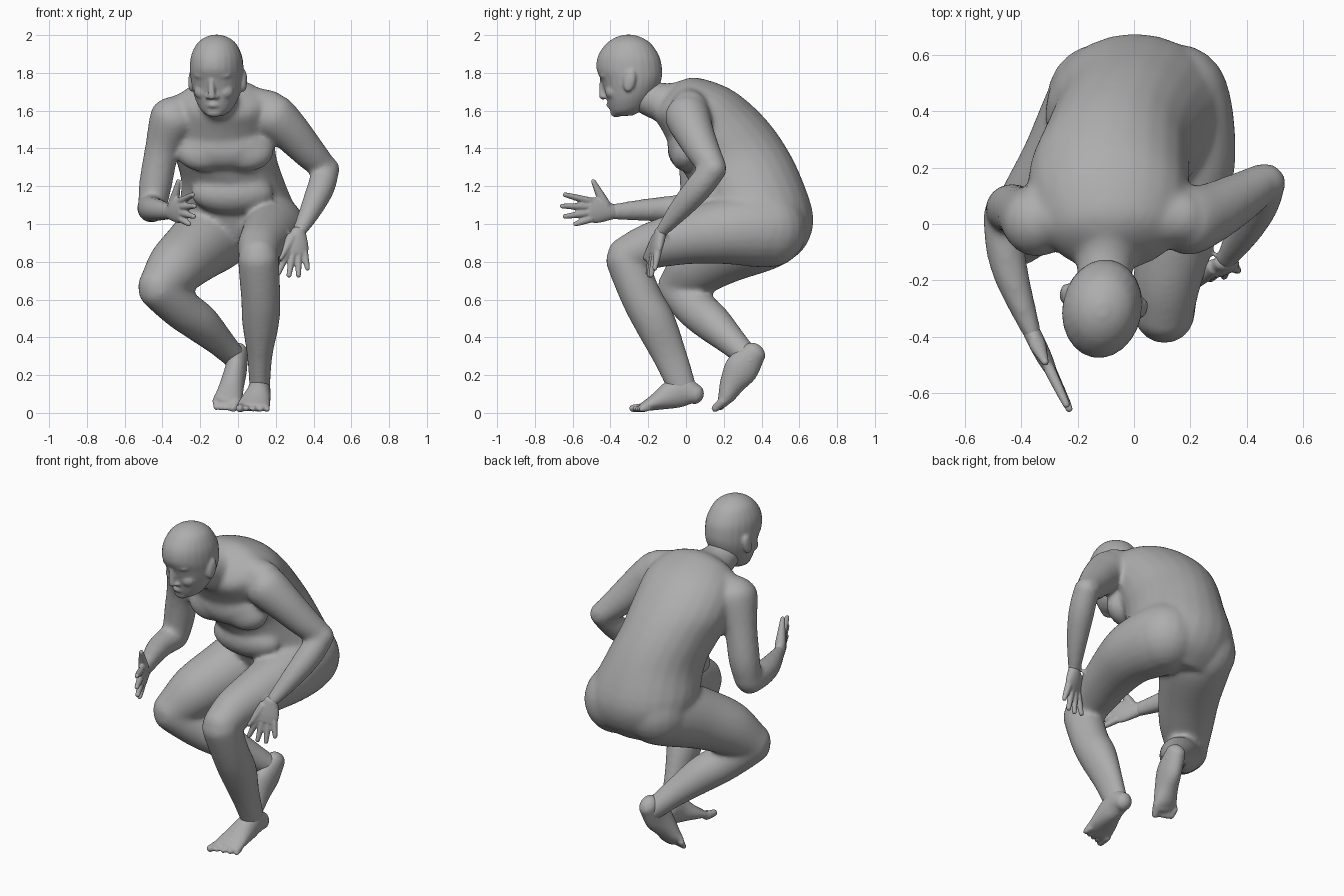
import bpy, bmesh, math
from mathutils import Vector, Matrix

default_cube = bpy.data.objects.get("Cube")
if default_cube:
    bpy.data.objects.remove(default_cube, do_unlink=True)

clay = bpy.data.materials.new("clay_grey")
clay.use_nodes = True
clay.diffuse_color = (0.42, 0.42, 0.42, 1)
clay.node_tree.nodes["Principled BSDF"].inputs["Base Color"].default_value = clay.diffuse_color

SIDES = 24
STEPS = 4
HEAD_X = -.109


def spline(a, b, c, d, t):
    """Smooth curve from b to c, guided by the neighbours a and d."""
    tangent_b, tangent_c = (c - a) / 2, (d - b) / 2
    rise = t * t * (3 - 2 * t)
    return b + (c - b) * rise + tangent_b * (t * (1 - t) ** 2) - tangent_c * (t * t * (1 - t))


def skin_rings(bm, rings):
    """Closed smooth loft through rings given as (centre, half-width vector, half-depth vector)."""
    last = len(rings) - 1
    dense = []
    for i in range(last):
        near = [rings[max(i - 1, 0)], rings[i], rings[i + 1], rings[min(i + 2, last)]]
        for k in range(STEPS):
            dense.append([spline(*part, k / STEPS) for part in zip(*near)])
    dense.append(rings[last])
    loops = []
    for centre, u, v in dense:
        angles = [math.tau * i / SIDES for i in range(SIDES)]
        loops.append([bm.verts.new(centre + u * math.cos(a) + v * math.sin(a)) for a in angles])
    for low, high in zip(loops, loops[1:]):
        for i in range(SIDES):
            j = (i + 1) % SIDES
            bm.faces.new((low[i], low[j], high[j], high[i]))
    bm.faces.new(loops[0][::-1])
    bm.faces.new(loops[-1])


def tube(bm, stations, side=(1, 0, 0)):
    """Round-ended limb; each station is x, y, z, half-width and optional half-depth."""
    points = [Vector(s[:3]) for s in stations]
    rings = []
    for i, s in enumerate(stations):
        tangent = (points[min(i + 1, len(points) - 1)] - points[max(i - 1, 0)]).normalized()
        u = Vector(side)
        u = (u - tangent * u.dot(tangent)).normalized()
        v = tangent.cross(u)
        wide, deep = s[3], s[-1]
        ring = (points[i], u * wide, v * deep)
        caps = []
        for angle in (30, 60, 80):
            c, h = math.cos(math.radians(angle)), math.sin(math.radians(angle))
            out = tangent * min(wide, deep) * h * (-1 if i == 0 else 1)
            caps.append((points[i] + out, ring[1] * c, ring[2] * c))
        if i == 0:
            rings += caps[::-1] + [ring]
        elif i == len(stations) - 1:
            rings += [ring] + caps
        else:
            rings.append(ring)
    skin_rings(bm, rings)


def profile_body(bm, stations):
    """Loft from a side profile: front y, front z, back y, back z, centre x, half-width."""
    rings = []
    for fy, fz, by, bz, cx, wide in stations:
        front, back = Vector((cx, fy, fz)), Vector((cx, by, bz))
        rings.append(((front + back) / 2, Vector((wide, 0, 0)), (back - front) / 2))
    skin_rings(bm, rings)


def ellipsoid(bm, centre, size, turn=0, axis="X"):
    place = Matrix.Translation(centre) @ Matrix.Rotation(math.radians(turn), 4, axis)
    bmesh.ops.create_uvsphere(bm, u_segments=20, v_segments=12, radius=1,
                              matrix=place @ Matrix.Diagonal((*size, 1)))


def finish(name, bm, voxel, rounds):
    """Fuse the overlapping forms into one smooth skin."""
    bmesh.ops.recalc_face_normals(bm, faces=bm.faces)
    mesh = bpy.data.meshes.new(name)
    bm.to_mesh(mesh)
    bm.free()
    mesh.materials.append(clay)
    obj = bpy.data.objects.new(name, mesh)
    bpy.context.collection.objects.link(obj)
    fuse = obj.modifiers.new("fuse", "REMESH")
    fuse.mode = "VOXEL"
    fuse.voxel_size = voxel
    fuse.use_smooth_shade = True
    soften = obj.modifiers.new("soften", "SMOOTH")
    soften.factor = 0.5
    soften.iterations = rounds


# Torso, from the seat up to the collar
body = bmesh.new()
profile_body(body, [
    (.32, .83, .53, .79, .02, .2), (.19, .91, .635, .885, .02, .29), (.12, 1.05, .675, 1.04, 0, .315),
    (.05, 1.17, .605, 1.26, -.025, .275), (-.01, 1.27, .51, 1.44, -.065, .268), (-.07, 1.38, .39, 1.59, -.09, .285),
    (-.125, 1.49, .235, 1.715, -.085, .275), (-.16, 1.55, .06, 1.775, -.08, .215), (-.175, 1.585, -.03, 1.76, -.09, .12)])
ellipsoid(body, (-.07, .02, 1.42), (.26, .115, .14), -22)      # breastbone mass
for x in (-.185, .045):
    ellipsoid(body, (x, .01, 1.385), (.145, .088, .11), -22)   # chest muscles
ellipsoid(body, (-.03, .13, 1.16), (.22, .11, .11))            # belly
for x in (-.12, .15):
    ellipsoid(body, (x, .44, .97), (.19, .2, .2))              # seat muscles

# Neck, with the shoulder slopes running out from it
tube(body, [(-.09, .02, 1.64, .125), (-.1, -.12, 1.642, .105), (-.11, -.24, 1.685, .09)])
for x, z in ((.16, 1.612), (-.28, 1.6)):
    tube(body, [(-.09, .01, 1.66, .095), (x, .02, z, .097)], (0, 1, 0))

# Left arm
tube(body, [(.195, .01, 1.565, .12), (.285, .045, 1.48, .105), (.385, .1, 1.37, .087), (.455, .145, 1.3, .07)])
tube(body, [(.468, .145, 1.29, .07), (.438, .065, 1.19, .073), (.388, -.03, 1.08, .06), (.325, -.13, .96, .039, .033)])

# Right arm
tube(body, [(-.345, .01, 1.55, .125), (-.4, .04, 1.4, .093), (-.435, .055, 1.22, .088), (-.452, .045, 1.1, .077)])
tube(body, [(-.457, .035, 1.085, .077), (-.457, -.08, 1.08, .07), (-.43, -.2, 1.075, .061), (-.36, -.39, 1.065, .033, .043)])

# Left leg
tube(body, [(.15, .4, .97, .2), (.185, .2, .96, .174), (.158, 0, .93, .145), (.118, -.2, .88, .121), (.108, -.312, .832, .105)])
tube(body, [(.108, -.315, .805, .108), (.12, -.235, .61, .104, .108), (.12, -.165, .48, .099, .11),
            (.115, -.085, .3, .067, .092), (.115, -.01, .11, .053, .073)])

# Right leg
tube(body, [(-.12, .4, .95, .2), (-.235, .2, .855, .174), (-.335, .055, .765, .153), (-.413, -.032, .672, .117)])
tube(body, [(-.414, -.034, .657, .114), (-.3, .055, .55, .109), (-.2, .14, .475, .103),
            (-.09, .25, .37, .077), (-.005, .34, .28, .06)])
finish("body", body, .013, 14)

# Head, shaped by its side profile, then turned a little
head = bmesh.new()
profile_body(head, [(*side, HEAD_X, wide) for *side, wide in (
    (-.36, 1.57, -.28, 1.575, .035), (-.395, 1.585, -.22, 1.61, .075), (-.415, 1.64, -.18, 1.66, .108),
    (-.43, 1.7, -.15, 1.71, .127), (-.45, 1.76, -.13, 1.76, .137), (-.476, 1.82, -.125, 1.81, .141),
    (-.468, 1.89, -.137, 1.88, .135), (-.428, 1.95, -.18, 1.95, .107),
    (-.38, 1.985, -.23, 1.985, .067), (-.33, 2.002, -.28, 2.002, .02))])
tube(head, [(HEAD_X, -.445, 1.765, .014), (HEAD_X, -.445, 1.71, .018), (HEAD_X, -.444, 1.675, .022, .018)])   # nose
tube(head, [(HEAD_X - .025, -.403, 1.628, .01), (HEAD_X, -.412, 1.63, .014),
            (HEAD_X + .025, -.403, 1.628, .01)], (0, 0, 1))    # lips
ellipsoid(head, (HEAD_X, -.372, 1.59), (.045, .03, .025))      # chin
for s in (-1, 1):
    ellipsoid(head, (HEAD_X + s * .055, -.43, 1.785), (.045, .018, .014), s * 18, "Z")  # brow
    ellipsoid(head, (HEAD_X + s * .055, -.405, 1.745), (.024, .018, .012))              # eye
    ellipsoid(head, (HEAD_X + s * .07, -.39, 1.7), (.04, .024, .035), s * 30, "Z")      # cheek
    ellipsoid(head, (HEAD_X + s * .024, -.428, 1.672), (.013, .015, .011))              # nostril
    ellipsoid(head, (HEAD_X + s * .142, -.272, 1.757), (.016, .032, .06), -12)          # ear
bmesh.ops.rotate(head, verts=head.verts, cent=(HEAD_X, -.28, 0),
                 matrix=Matrix.Rotation(math.radians(-11), 3, "Z"))
finish("head", head, .008, 5)


def hand(name, wrist, palm_end, across, thumb_tip, finger_tips):
    """Flat palm with four fingers fanning from the knuckles, and a thumb."""
    bm = bmesh.new()
    wrist, palm_end, across = Vector(wrist), Vector(palm_end), Vector(across).normalized()
    middle = wrist.lerp(palm_end, .6)
    tube(bm, [(*wrist, .042, .031), (*middle, .066, .029), (*palm_end, .066, .023)], across)
    for i, tip in enumerate(finger_tips):
        knuckle = palm_end + across * (.048 - .032 * i)
        bend = knuckle.lerp(Vector(tip), .5)
        tube(bm, [(*knuckle, .02), (*bend, .0175), (*tip, .013)], across)
    base = wrist.lerp(palm_end, .3) + across * .035
    joint = base.lerp(Vector(thumb_tip), .55)
    tube(bm, [(*base, .03), (*joint, .021), (*thumb_tip, .013)], across)
    finish(name, bm, .006, 3)


hand("right_hand", (-.36, -.39, 1.065), (-.3, -.51, 1.075), (0, -.1, 1), (-.315, -.49, 1.225),
     [(-.24, -.64, 1.155), (-.23, -.655, 1.095), (-.235, -.64, 1.04), (-.26, -.585, 1.0)])
hand("left_hand", (.32, -.135, .955), (.305, -.165, .85), (-1, -.35, 0), (.225, -.215, .82),
     [(.215, -.2, .74), (.27, -.195, .728), (.32, -.185, .728), (.368, -.165, .765)])


def foot(name, stations, toe_roots, toe_tips):
    """Sole and instep loft, with five toes spread between the big and little toe."""
    bm = bmesh.new()
    tube(bm, stations)
    for i in range(5):
        root = Vector(toe_roots[0]).lerp(Vector(toe_roots[1]), i / 4)
        tip = Vector(toe_tips[0]).lerp(Vector(toe_tips[1]), i / 4)
        thick = .024 if i == 0 else .017
        tube(bm, [(*root, thick), (*tip, thick * .85)])
    finish(name, bm, .008, 5)


foot("left_foot",
     [(.12, .045, .1, .05, .055), (.115, -.01, .12, .057, .085), (.108, -.08, .095, .066, .075),
      (.09, -.16, .058, .082, .045), (.08, -.22, .034, .088, .026)],
     [(.015, -.22, .028), (.15, -.2, .026)], [(.008, -.282, .024), (.155, -.235, .018)])
foot("right_foot",
     [(.0, .36, .315, .052, .065), (-.01, .295, .235, .058, .09), (-.03, .245, .155, .064, .068),
      (-.047, .215, .09, .072, .046), (-.06, .2, .065, .074, .032)],
     [(-.005, .195, .06), (-.12, .215, .065)], [(-.025, .155, .024), (-.115, .185, .028)])
